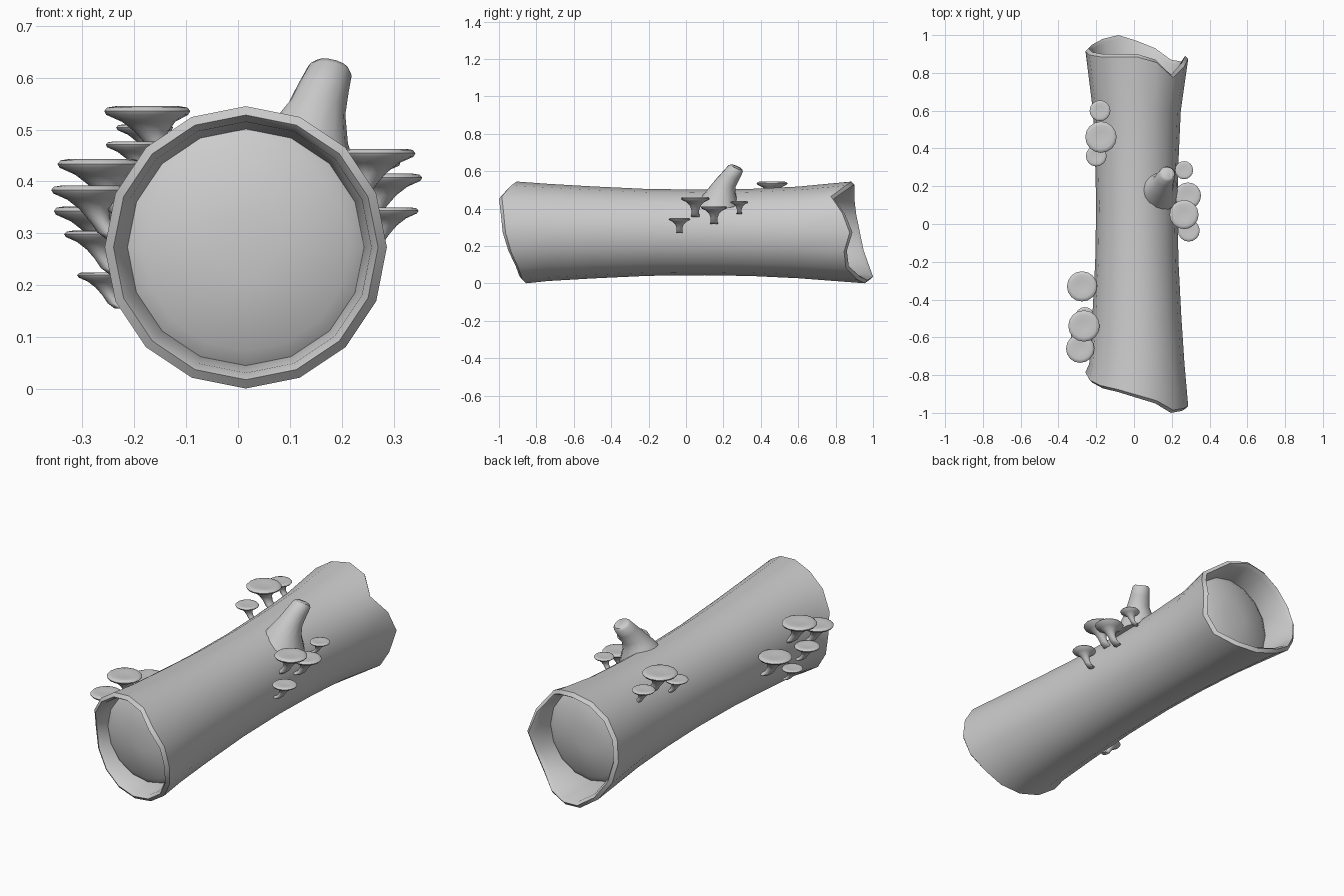
import bpy, bmesh, math
from mathutils import Vector

cube = bpy.data.objects.get("Cube")
if cube:
    bpy.data.objects.remove(cube, do_unlink=True)

grey = bpy.data.materials.new("plain grey")
grey.use_nodes = True
COLOUR = (0.6, 0.6, 0.6, 1)
grey.diffuse_color = COLOUR
grey.node_tree.nodes["Principled BSDF"].inputs["Base Color"].default_value = COLOUR


def loft(name, rings, angle=50):
    """Skin a list of equal point rings and close both ends."""
    bm = bmesh.new()
    loops = [[bm.verts.new(p) for p in ring] for ring in rings]
    n = len(loops[0])
    for a, b in zip(loops, loops[1:]):
        for i in range(n):
            j = (i + 1) % n
            bm.faces.new((a[i], a[j], b[j], b[i]))
    bm.faces.new(loops[0][::-1])
    bm.faces.new(loops[-1])
    bmesh.ops.recalc_face_normals(bm, faces=bm.faces)
    mesh = bpy.data.meshes.new(name)
    bm.to_mesh(mesh)
    bm.free()
    obj = bpy.data.objects.new(name, mesh)
    bpy.context.collection.objects.link(obj)
    mesh.materials.append(grey)
    bpy.ops.object.select_all(action="DESELECT")
    obj.select_set(True)
    bpy.context.view_layer.objects.active = obj
    bpy.ops.object.shade_smooth_by_angle(angle=math.radians(angle))
    return obj


# Hollow log: broken rims, waisted trunk and a recessed end wall on each side
SIDES = 16
CX, CZ = 0.015, 0.273
front_edge = [-.98, -.99, -1.0, -.95, -.92, -.89, -.87, -.84,
              -.80, -.81, -.83, -.85, -.87, -.89, -.91, -.95]
back_edge = [.89, .85, .79, .87, .90, .90, .90, .91,
             .93, .95, .98, 1.0, .97, .93, .87, .86]


def log_ring(ys, radius, squash=1.0):
    ring = []
    for i in range(SIDES):
        a = math.tau * i / SIDES
        y = ys[i] if isinstance(ys, list) else ys
        ring.append((CX + radius * squash * math.cos(a), y, CZ + radius * math.sin(a)))
    return ring


def inset(edge, amount):
    return [y - math.copysign(amount, y) for y in edge]


rings = [log_ring(-.79, .06), log_ring(-.77, .20), log_ring(-.75, .228),
         log_ring(inset(front_edge, .02), .242), log_ring(front_edge, .255),
         log_ring(inset(front_edge, .015), .272)]
for y, radius, squash in ((-.74, .26, .97), (-.5, .246, .96), (-.2, .232, .95), (.1, .229, .94),
                          (.35, .233, .95), (.6, .245, .95)):
    rings.append(log_ring(y, radius, squash))
rings += [log_ring(inset(back_edge, .015), .272), log_ring(back_edge, .255),
          log_ring(inset(back_edge, .02), .242), log_ring(.75, .228),
          log_ring(.77, .20), log_ring(.79, .06)]
loft("hollow_log", rings)


# Broken branch stub, flared where it leaves the trunk
def disc_ring(centre, radius, normal, n=14):
    turn = Vector((0, 0, 1)).rotation_difference(Vector(normal))
    return [Vector(centre) + turn @ Vector((radius * math.cos(math.tau * i / n),
                                            radius * math.sin(math.tau * i / n), 0))
            for i in range(n)]


lean = (.2, .4, .9)
loft("branch_stub", [
    disc_ring((.13, .17, .43), .11, (.3, 0, 1)),
    disc_ring((.14, .19, .495), .075, (.3, .1, 1)),
    disc_ring((.152, .215, .54), .056, lean),
    disc_ring((.165, .243, .58), .049, lean),
    disc_ring((.177, .265, .613), .043, lean),
    disc_ring((.18, .27, .622), .034, lean)])

# Bracket mushrooms: flat cap, funnel underside and a stem bending into the bark
# Each row: share of cap radius, height and inward bend, all in cap radii
profile = [(.4, -.04, 0), (.75, 0, 0), (.93, -.03, 0), (1, -.11, 0), (.95, -.2, 0),
           (.62, -.36, .03), (.38, -.6, .1), (.27, -.9, .25), (.27, -1.2, .45), (.3, -1.4, .75)]


def mushroom(name, x, y, top, radius):
    inward = -math.copysign(radius, x)
    rings = [disc_ring((x + inward * bend, y, top + radius * h), radius * r, (0, 0, 1), 16)
             for r, h, bend in profile]
    loft(name, rings, 60)


clusters = {
    "right_back_mushroom": [(-.18, .60, .51, .055), (-.175, .46, .545, .083),
                            (-.20, .36, .477, .055)],
    "right_front_mushroom": [(-.275, -.33, .352, .08), (-.265, -.54, .443, .083),
                             (-.285, -.66, .392, .075), (-.275, -.59, .305, .06),
                             (-.26, -.49, .225, .05)],
    "left_mushroom": [(.265, .285, .44, .048), (.285, .15, .415, .07),
                      (.265, .05, .463, .077), (.29, -.035, .35, .058)],
}
for name, spots in clusters.items():
    for k, spot in enumerate(spots, 1):
        mushroom(f"{name}_{k}", *spot)
